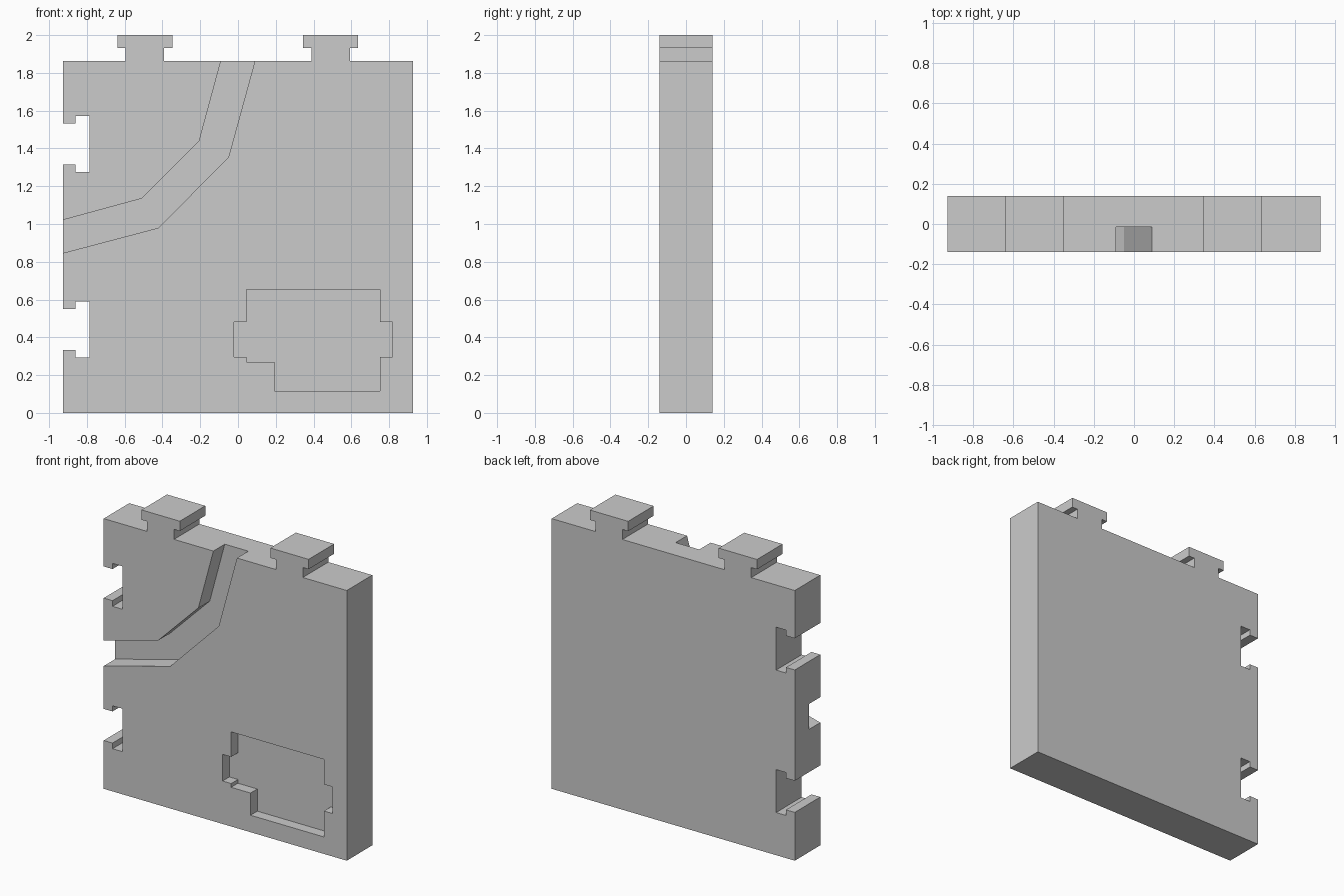
import bpy, bmesh

if "Cube" in bpy.data.objects:
    bpy.data.objects.remove(bpy.data.objects["Cube"])

D = 0.139   # half thickness
W = 0.927   # half width
H = 1.863   # panel height below the tabs


def prism(name, outline, y0, y1):
    """Extrude an x/z outline from y0 to y1."""
    bm = bmesh.new()
    face = bm.faces.new([bm.verts.new((x, y0, z)) for x, z in outline])
    res = bmesh.ops.extrude_face_region(bm, geom=[face])
    verts = [g for g in res["geom"] if isinstance(g, bmesh.types.BMVert)]
    bmesh.ops.translate(bm, verts=verts, vec=(0, y1 - y0, 0))
    bmesh.ops.recalc_face_normals(bm, faces=bm.faces)
    mesh = bpy.data.meshes.new(name)
    bm.to_mesh(mesh)
    bm.free()
    obj = bpy.data.objects.new(name, mesh)
    bpy.context.collection.objects.link(obj)
    return obj


def cut(target, cutter):
    """Subtract the cutter and remove it."""
    cutter.hide_render = True
    mod = target.modifiers.new("cut", "BOOLEAN")
    mod.operation, mod.solver, mod.object = "DIFFERENCE", "EXACT", cutter
    bpy.context.view_layer.objects.active = target
    bpy.ops.object.modifier_apply(modifier=mod.name)
    bpy.data.objects.remove(cutter)


def tee_tab(cx):
    """T-shaped connector on the top edge, left to right."""
    s, h = 0.102, 0.146
    return [(cx - s, H), (cx - s, 1.932), (cx - h, 1.932), (cx - h, 2.0),
            (cx + h, 2.0), (cx + h, 1.932), (cx + s, 1.932), (cx + s, H)]


def tee_slot(cz):
    """Matching T-shaped slot in the left edge, bottom to top."""
    s, h, a, b = 0.109, 0.148, -0.86, -0.785
    return [(-W, cz - s), (a, cz - s), (a, cz - h), (b, cz - h),
            (b, cz + h), (a, cz + h), (a, cz + s), (-W, cz + s)]


# Panel with interlocking tabs and slots
outline = [(-W, 0)] + tee_slot(0.442) + tee_slot(1.424) + [(-W, H)]
outline += tee_tab(-0.493) + tee_tab(0.49) + [(W, H), (W, 0)]
panel = prism("interlocking_panel", outline, -D, D)

# Curved path channel, running out of the left and top edges
channel = [(-1.03, 0.993), (-0.51, 1.135), (-0.205, 1.44), (-0.075, 1.92),
           (0.105, 1.92), (-0.05, 1.355), (-0.42, 0.98), (-1.03, 0.819)]
cut(panel, prism("channel_cutter", channel, -0.3, -0.015))

# Stepped pocket in the lower right of the front
pocket = [(0.045, 0.652), (0.753, 0.652), (0.753, 0.48), (0.818, 0.48),
          (0.818, 0.296), (0.753, 0.296), (0.753, 0.117), (0.193, 0.117),
          (0.193, 0.27), (0.045, 0.27), (0.045, 0.296), (-0.02, 0.296),
          (-0.02, 0.48), (0.045, 0.48)]
cut(panel, prism("pocket_cutter", pocket, -0.3, -0.065))
